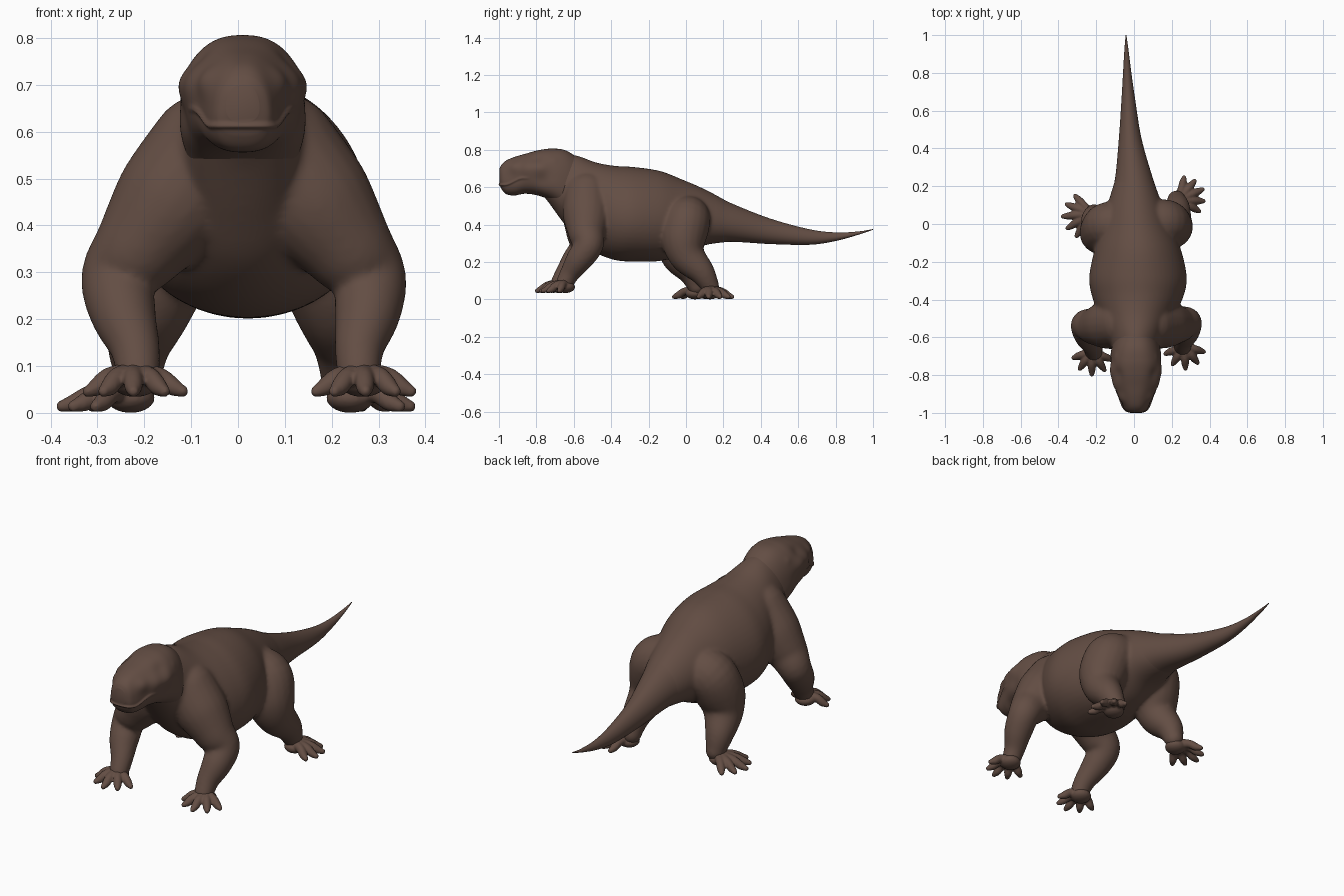
import bpy, bmesh, math
from mathutils import Vector, Matrix

cube = bpy.data.objects.get("Cube")
if cube:
    bpy.data.objects.remove(cube, do_unlink=True)

hide = bpy.data.materials.new("brown_hide")
hide.use_nodes = True
COLOUR = (0.125, 0.075, 0.057, 1)
hide.diffuse_color = COLOUR
bsdf = hide.node_tree.nodes["Principled BSDF"]
bsdf.inputs["Base Color"].default_value = COLOUR
bsdf.inputs["Roughness"].default_value = 0.8

MID = 0.012  # x of the animal's midline


def spline(rows, steps):
    """Smooth curve through rows of numbers."""
    out = []
    for i in range(len(rows) - 1):
        a, b, c, d = (rows[max(0, min(len(rows) - 1, i + k))] for k in (-1, 0, 1, 2))
        for j in range(steps):
            t = j / steps
            out.append([q + t * ((r - p) / 2 + t * (p - 2.5 * q + 2 * r - s / 2
                        + t * (1.5 * (q - r) + (s - p) / 2)))
                        for p, q, r, s in zip(a, b, c, d)])
    return out + [list(rows[-1])]


def loft(bm, rings):
    """Skin a list of rings and close both ends."""
    loops = [[bm.verts.new(p) for p in ring] for ring in rings]
    n = len(loops[0])
    for a, b in zip(loops, loops[1:]):
        for i in range(n):
            bm.faces.new((a[i], a[(i + 1) % n], b[(i + 1) % n], b[i]))
    bm.faces.new(loops[0][::-1])
    bm.faces.new(loops[-1])


def ball(bm, centre, size):
    m = Matrix.Translation(centre) @ Matrix.Diagonal((*size, 1))
    bmesh.ops.create_uvsphere(bm, u_segments=20, v_segments=12, radius=1, matrix=m)


def tube(bm, points, ref, steps=6):
    """Round limb through points of x, y, z, radius, with ball ends."""
    pts = spline(points, steps)
    rings = []
    for i, p in enumerate(pts):
        t = Vector(pts[min(i + 1, len(pts) - 1)][:3]) - Vector(pts[max(i - 1, 0)][:3])
        u = t.cross(ref).normalized()
        v = t.cross(u).normalized()
        rings.append([Vector(p[:3]) + p[3] * (u * math.cos(a) + v * math.sin(a))
                      for a in (k * math.tau / 20 for k in range(20))])
    loft(bm, rings)
    for p in (pts[0], pts[-1]):
        ball(bm, p[:3], [p[3]] * 3)


def finish(name, bm, voxel=0, soften=0):
    bmesh.ops.recalc_face_normals(bm, faces=bm.faces)
    for f in bm.faces:
        f.smooth = True
    mesh = bpy.data.meshes.new(name)
    bm.to_mesh(mesh)
    bm.free()
    mesh.materials.append(hide)
    ob = bpy.data.objects.new(name, mesh)
    bpy.context.collection.objects.link(ob)
    if voxel:
        r = ob.modifiers.new("Fuse", "REMESH")
        r.mode, r.voxel_size, r.use_smooth_shade = "VOXEL", voxel, True
        s = ob.modifiers.new("Soften", "SMOOTH")
        s.factor, s.iterations = 0.5, soften


def section(y, cx, w, low, high, n, power, pear):
    """Cross-section across the body, wider below when pear > 0."""
    ring = []
    for k in range(n):
        a = k * math.tau / n
        c, s = math.cos(a), math.sin(a)
        c, s = (math.copysign(abs(q) ** power, q) for q in (c, s))
        ring.append(Vector((cx + w * c * (1 - pear * s), y,
                            (low + high) / 2 + s * (high - low) / 2)))
    return ring


def placer(right, dx, dy):
    """Right limbs mirror the left; the offset grows towards the ground."""
    def place(p):
        x, y, z = p[:3]
        return (2 * MID - x + dx * max(0, 1 - z / .28) if right else x,
                y + dy * max(0, 1 - z / .5), z, *p[3:])
    return place


# Sides: name, mirrored, front offset, hind offset, hind foot direction and reach
SIDES = (("left", False, (0, 0), (0, 0), 114, .143),
         ("right", True, (.03, -.035), (-.015, -.085), 88, .155))
FRONT = [(.09, -.53, .555, .127), (.165, -.53, .445, .128), (.235, -.53, .352, .1),
         (.28, -.522, .287, .08), (.276, -.572, .212, .071), (.259, -.62, .14, .054),
         (.258, -.65, .085, .047)]
HIND = [(.11, .01, .44, .118), (.165, .005, .415, .125), (.193, -.012, .32, .121), (.212, .01, .23, .097),
        (.228, .085, .145, .07), (.225, .13, .07, .049)]

# Neck and torso: y, centre x, half width, underside, top; fused with the limbs
bm = bmesh.new()
trunk = [(-.78, .01, .06, .57, .74), (-.74, .01, .1, .525, .765), (-.66, .01, .124, .415, .777),
         (-.58, .012, .152, .318, .768), (-.48, .015, .2, .248, .732), (-.38, .02, .242, .21, .714),
         (-.28, .021, .257, .202, .708), (-.14, .02, .229, .205, .687), (-.02, .012, .188, .237, .641),
         (.1, .005, .145, .289, .589), (.24, 0, .098, .31, .513), (.3, -.006, .07, .33, .47)]
loft(bm, [section(*row, 48, 1, .1) for row in spline(trunk, 6)])
for side, right, front_off, hind_off, yaw, reach in SIDES:
    for limb, off in ((FRONT, front_off), (HIND, hind_off)):
        place = placer(right, *off)
        tube(bm, [place(p) for p in limb], Vector((0, 1, 0)))
finish("body_and_legs", bm, .0085, 14)

# Tail
bm = bmesh.new()
tail = [(.02, .008, .14, .29, .58), (.12, .004, .135, .297, .575), (.24, 0, .1, .308, .515),
        (.45, -.02, .06, .296, .432), (.66, -.03, .036, .292, .375), (.8, -.036, .022, .312, .358),
        (.92, -.04, .011, .345, .363), (1, -.042, .002, .372, .376)]
loft(bm, [section(*row, 48, 1, .1) for row in spline(tail, 8)])
finish("tail", bm)

# Head: y, half width, underside, top
bm = bmesh.new()
skull = [(-.997, .035, .62, .7), (-.985, .056, .588, .722), (-.96, .07, .562, .743),
         (-.915, .085, .556, .762), (-.86, .104, .565, .778), (-.79, .126, .555, .797),
         (-.72, .134, .527, .806), (-.64, .122, .475, .795), (-.55, .09, .43, .735)]
loft(bm, [section(r[0], MID - .002, *r[1:], 144, .82, .13) for r in spline(skull, 14)])
bm.normal_update()
# Sculpted hollows and bulges: side, y, z, radius, amount
dabs = [(.085, -.92, .71, .035, -.014), (.11, -.85, .7, .045, -.016), (.13, -.78, .7, .04, -.013),
        (.14, -.77, .635, .05, .01), (.13, -.7, .755, .02, -.008), (.11, -.8, .77, .035, .008)]
moves = []
for v in bm.verts:
    p = Vector((abs(v.co.x - MID), v.co.y, v.co.z))
    push = sum(amt * math.exp(-(p - Vector((x, y, z))).length_squared / rad ** 2)
               for x, y, z, rad, amt in dabs)
    # Mouth line, rising towards the cheeks
    t = max(0, min(1, (p.y + .97) / .1))
    lip = .613 + .035 * t * t * (3 - 2 * t)
    fade = max(0, min(1, (-.83 - p.y) / .06))
    push -= .007 * fade * math.exp(-((p.z - lip) / .006) ** 2)
    moves.append((v, v.normal * push))
for v, d in moves:
    v.co += d
finish("head", bm)


def foot(name, place, centre, yaw, spread, reach, drop):
    """Pad with five fanned, arched toes."""
    bm = bmesh.new()
    ball(bm, place(centre)[:3], (.052, .052, .032))
    for k in range(-2, 3):
        a = math.radians(yaw + k * spread)
        length = reach * (1 - .05 * abs(k))

        def along(f, z, r):
            return place((centre[0] + f * length * math.sin(a),
                          centre[1] - f * length * math.cos(a), z, r))
        tube(bm, [along(.1, centre[2] + .016, .026), along(.5, centre[2] + .01, .021),
                  along(.75, centre[2] - drop * .5, .0195), along(.94, centre[2] - drop, .0125)],
             Vector((0, 0, 1)))
    finish(name, bm, .005, 4)


for side, right, front_off, hind_off, yaw, reach in SIDES:
    foot("front_foot_" + side, placer(right, *front_off), (.266, -.645, .066), 3, 35, .127, .02)
    foot("hind_foot_" + side, placer(right, *hind_off), (.24, .128, .032), yaw, 27, reach, .018)
